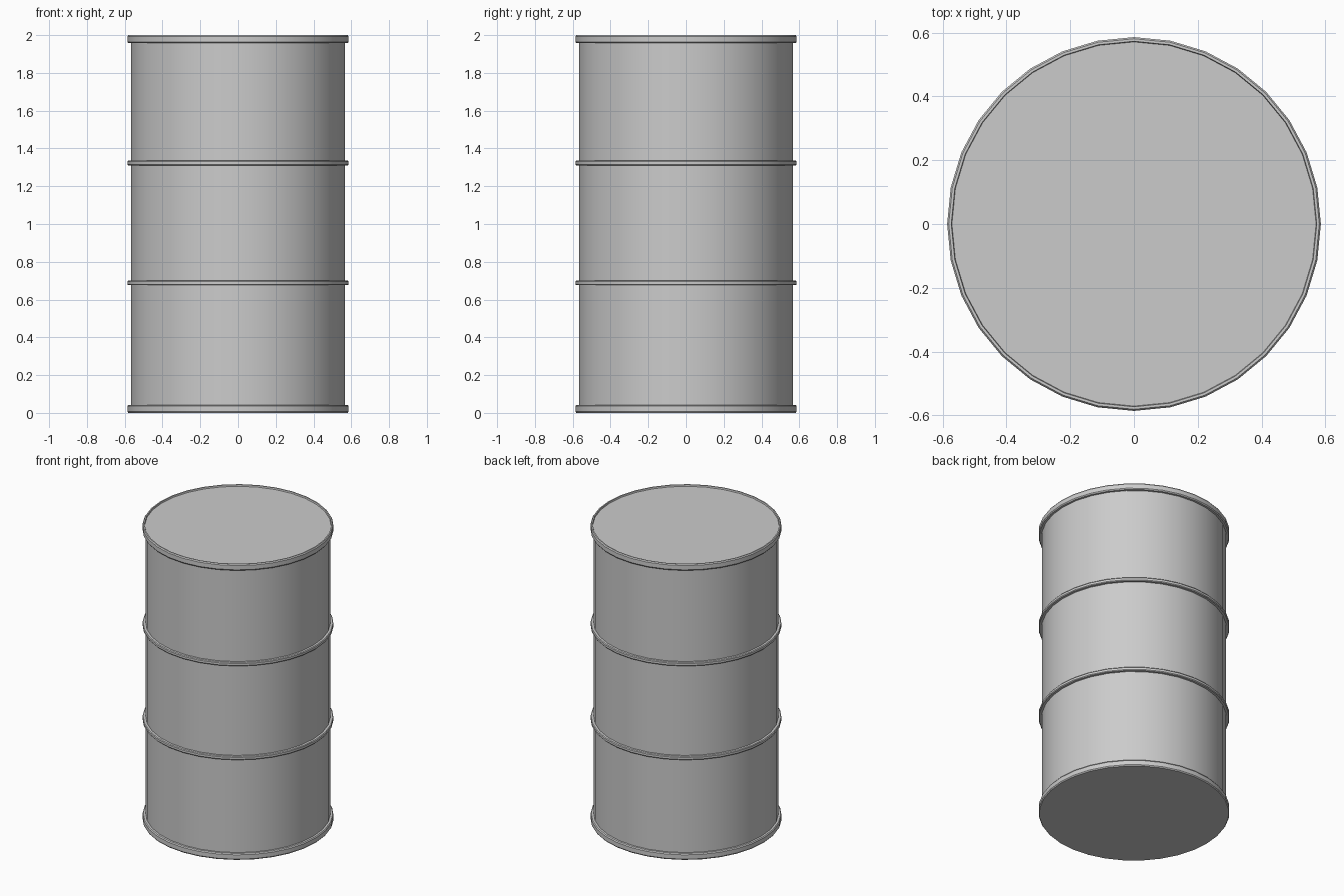
import bpy, bmesh
from math import cos, sin, tau, radians

if "Cube" in bpy.data.objects:
    bpy.data.objects.remove(bpy.data.objects["Cube"])

SIDES = 32
R_BODY, R_RIM = 0.567, 0.586


def lathe(name, profile, closed=False):
    """Spin an (r, z) profile around z; r = 0 points become cap faces' poles."""
    bm = bmesh.new()
    rings = []
    for r, z in profile:
        rings.append([bm.verts.new((r * cos(tau * i / SIDES), r * sin(tau * i / SIDES), z))
                      for i in range(SIDES)])
    pairs = list(zip(rings, rings[1:]))
    if closed:
        pairs.append((rings[-1], rings[0]))
    for a, b in pairs:
        for i in range(SIDES):
            j = (i + 1) % SIDES
            bm.faces.new((a[i], a[j], b[j], b[i]))
    if not closed:
        bm.faces.new(rings[0][::-1])
        bm.faces.new(rings[-1])
    bmesh.ops.recalc_face_normals(bm, faces=bm.faces)
    me = bpy.data.meshes.new(name)
    bm.to_mesh(me)
    bm.free()
    ob = bpy.data.objects.new(name, me)
    bpy.context.collection.objects.link(ob)
    bpy.ops.object.select_all(action='DESELECT')
    ob.select_set(True)
    bpy.context.view_layer.objects.active = ob
    bpy.ops.object.shade_smooth_by_angle(angle=radians(30))
    return ob


# drum shell: flat base, bottom rim, wall, top rim and slightly sunken lid
lathe("drum_shell", [
    (R_RIM - 0.005, 0.0), (R_RIM, 0.007), (R_RIM, 0.036), (R_RIM - 0.005, 0.043), (R_BODY, 0.043),
    (R_BODY, 1.957), (R_RIM - 0.005, 1.957), (R_RIM, 1.964), (R_RIM, 1.993), (R_RIM - 0.005, 2.0),
    (0.573, 2.0), (0.571, 1.99)])

# two reinforcing hoops
for name, z in (("lower_hoop", 0.688), ("upper_hoop", 1.323)):
    lathe(name, [
        (R_BODY - 0.002, z - 0.012), (R_RIM - 0.004, z - 0.012), (R_RIM, z - 0.007),
        (R_RIM, z + 0.007), (R_RIM - 0.004, z + 0.012), (R_BODY - 0.002, z + 0.012)],
        closed=True)
